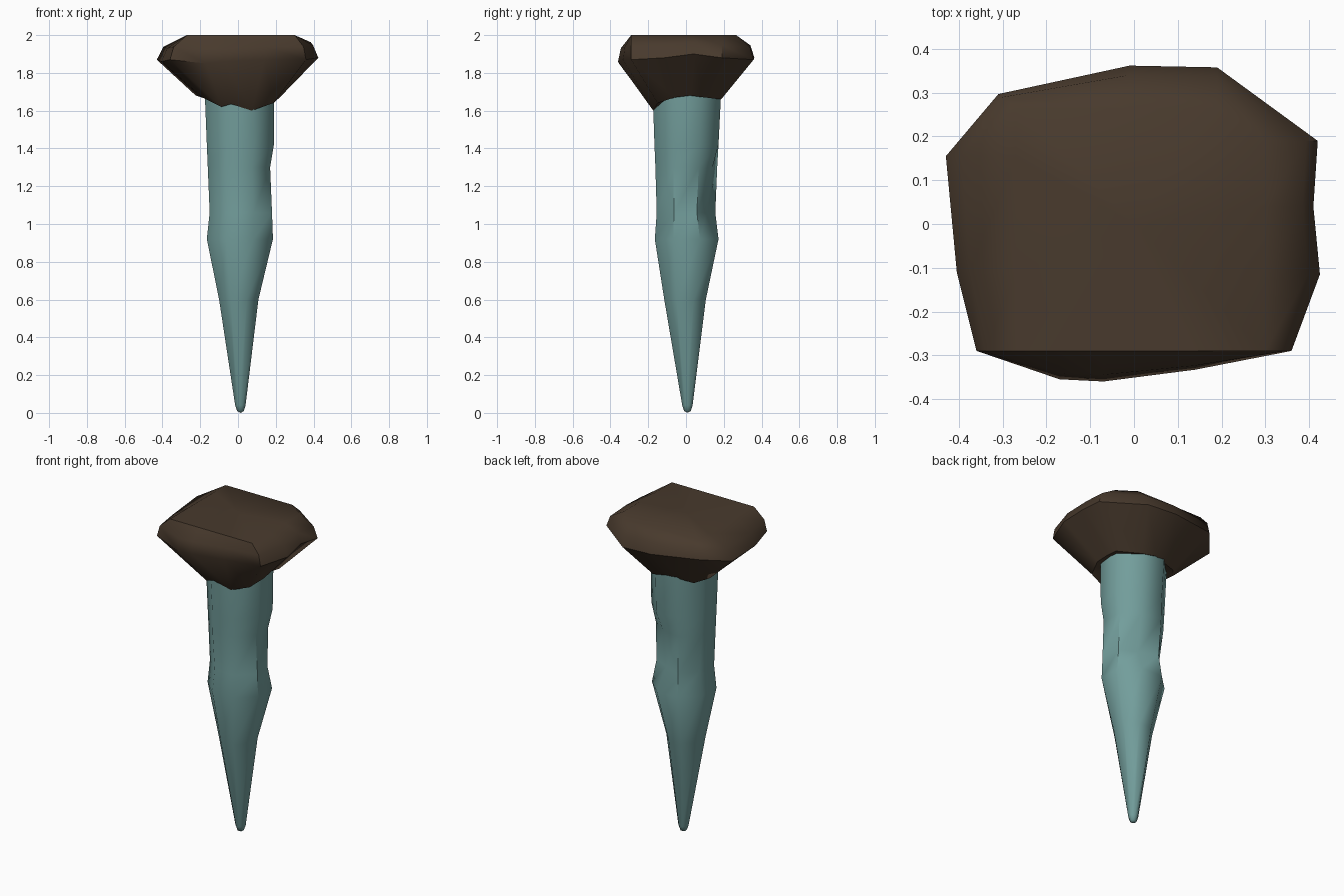
import bpy
import bmesh
import math
from mathutils import Vector

default_cube = bpy.data.objects.get("Cube")
if default_cube:
    bpy.data.objects.remove(default_cube, do_unlink=True)


def make_material(name, colour):
    material = bpy.data.materials.new(name)
    material.use_nodes = True
    material.diffuse_color = colour
    shader = material.node_tree.nodes["Principled BSDF"]
    shader.inputs["Base Color"].default_value = colour
    shader.inputs["Roughness"].default_value = 0.8
    return material


def loft(name, rings, bottom, top, material, smooth_angle):
    """Skin a stack of rings, closing each end with a fan to a centre point."""
    bm = bmesh.new()
    loops = [[bm.verts.new(point) for point in ring] for ring in rings]
    count = len(loops[0])
    for lower, upper in zip(loops, loops[1:]):
        for i in range(count):
            j = (i + 1) % count
            bm.faces.new((lower[i], lower[j], upper[j], upper[i]))
    for loop, centre in ((loops[0], bottom), (loops[-1], top)):
        hub = bm.verts.new(centre)
        for i in range(count):
            bm.faces.new((loop[i], loop[(i + 1) % count], hub))
    bmesh.ops.remove_doubles(bm, verts=bm.verts, dist=0.002)
    bmesh.ops.recalc_face_normals(bm, faces=bm.faces)
    mesh = bpy.data.meshes.new(name)
    bm.to_mesh(mesh)
    bm.free()
    mesh.materials.append(material)
    obj = bpy.data.objects.new(name, mesh)
    bpy.context.collection.objects.link(obj)
    bpy.ops.object.select_all(action="DESELECT")
    obj.select_set(True)
    bpy.context.view_layer.objects.active = obj
    bpy.ops.object.shade_smooth_by_angle(angle=math.radians(smooth_angle))
    return obj


def clamp(value, low, high):
    return max(low, min(high, value))


teal = make_material("weathered teal", (0.17, 0.34, 0.33, 1))
brown = make_material("dark brown", (0.065, 0.042, 0.026, 1))

# Spike: eight-sided tapering rings given as height, left/right and front/back limits
SIDES = 8
sections = [
    (0.01, -0.005, 0.03, -0.01, 0.025),
    (0.04, -0.015, 0.04, -0.02, 0.035),
    (0.60, -0.10, 0.108, -0.115, 0.105),
    (0.92, -0.165, 0.185, -0.165, 0.172),
    (1.06, -0.15, 0.18, -0.155, 0.155),
    (1.30, -0.16, 0.17, -0.162, 0.165),
    (1.42, -0.165, 0.19, -0.167, 0.172),
    (1.72, -0.177, 0.19, -0.177, 0.187),
]
# Chipped corners: ring index, side index and inward scale
chips = {(4, 0): 0.9, (4, 1): 0.7, (5, 1): 0.85, (4, 3): 0.9, (5, 0): 0.96}

spike_rings = []
for row, (z, left, right, front, back) in enumerate(sections):
    ring = []
    for side in range(SIDES):
        angle = math.tau * (side + 0.5) / SIDES
        reach = chips.get((row, side), 1) / math.cos(math.pi / SIDES)
        x = (left + right) / 2 + math.cos(angle) * reach * (right - left) / 2
        y = (front + back) / 2 + math.sin(angle) * reach * (back - front) / 2
        ring.append(Vector((x, y, z)))
    spike_rings.append(ring)
loft("spike_shaft", spike_rings, (0.015, 0.008, 0), (0, 0, 1.8), teal, 50)

# Head: widest outline, with rim height and lower edge height for each corner
outline = [
    (-0.43, 0.155, 1.87, 1.68),
    (-0.31, 0.297, 1.90, 1.66),
    (-0.01, 0.362, 1.88, 1.68),
    (0.19, 0.358, 1.87, 1.66),
    (0.42, 0.19, 1.88, 1.67),
    (0.41, 0.04, 1.90, 1.68),
    (0.425, -0.115, 1.88, 1.67),
    (0.36, -0.29, 1.87, 1.64),
    (0.14, -0.333, 1.87, 1.60),
    (-0.07, -0.36, 1.86, 1.635),
    (-0.17, -0.355, 1.85, 1.62),
    (-0.36, -0.29, 1.87, 1.67),
    (-0.405, -0.11, 1.86, 1.68),
]
rim = [Vector((x, y, z)) for x, y, z, low in outline]
lower_edge = [Vector((x * 0.52, y * 0.52, low)) for x, y, z, low in outline]
flat_top = [
    Vector((clamp(p.x, -0.27, 0.30), clamp(p.y, -0.29, 0.265), 2)) for p in rim
]
shoulder = [p.lerp(q, 0.22) + Vector((0, 0, 0.04)) for p, q in zip(rim, flat_top)]
loft("spike_head", [lower_edge, rim, shoulder, flat_top],
     (0, 0, 1.7), (0, 0, 2), brown, 50)
